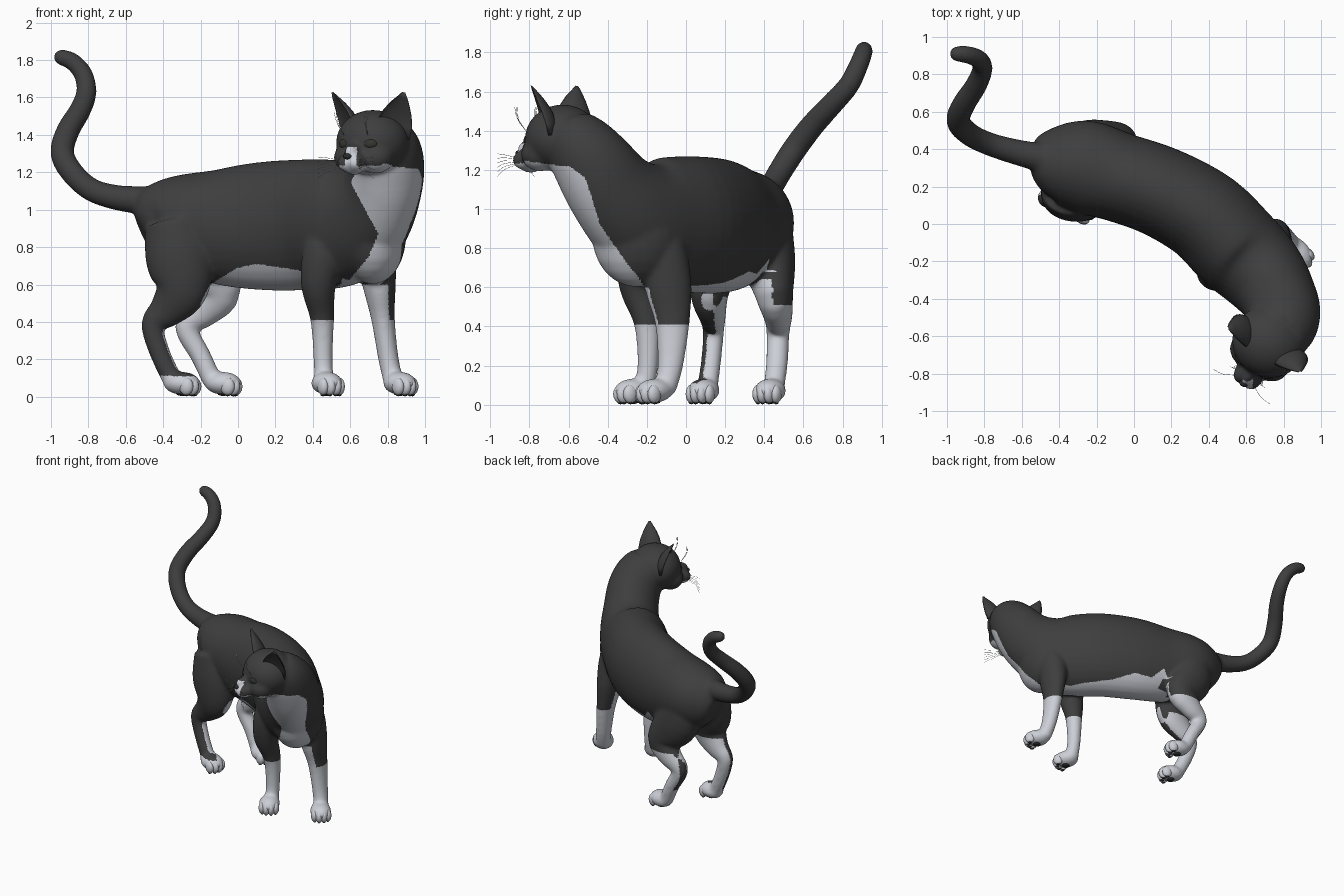
import bpy, bmesh, math
from mathutils import Vector, Matrix

if "Cube" in bpy.data.objects:
    bpy.data.objects.remove(bpy.data.objects["Cube"])

def material(name, rgb):
    m = bpy.data.materials.new(name)
    m.diffuse_color = (*rgb, 1)
    m.use_nodes = True
    m.node_tree.nodes["Principled BSDF"].inputs["Base Color"].default_value = m.diffuse_color
    return m

FUR = material("dark_fur", (0.048, 0.048, 0.048))
WHITE = material("white_fur", (0.60, 0.62, 0.67))
EYE = material("eye_dark", (0.035, 0.037, 0.03))
SKIN = material("nose_and_pads", (0.025, 0.025, 0.027))
X, Y, Z = Vector((1, 0, 0)), Vector((0, 1, 0)), Vector((0, 0, 1))
HEAD_ANGLE = math.atan2(0.52, -0.85)

def H(u, f, z):
    """Head coordinates: u sideways, f forward, z world height."""
    return Vector((0.70 - 0.52 * f + 0.85 * u, -0.665 - 0.85 * f - 0.52 * u, z))

def ellipsoid(bm, c, r, angle=0.0, seg=24):
    mat = Matrix.Translation(c) @ Matrix.Rotation(angle, 4, 'Z') @ Matrix.Diagonal((*r, 1))
    bmesh.ops.create_uvsphere(bm, u_segments=seg, v_segments=seg // 2, radius=1, matrix=mat)

def spline(st, sub):
    out = []
    for i in range(len(st) - 1):
        a, b, c, d = (st[max(0, min(len(st) - 1, i + k))] for k in (-1, 0, 1, 2))
        for s in range(sub):
            t = s / sub
            out.append([0.5 * (2 * q + (r - p) * t + (2 * p - 5 * q + 4 * r - w) * t * t
                        + (3 * q - p - 3 * r + w) * t ** 3) for p, q, r, w in zip(a, b, c, d)])
    return out + [list(st[-1])]

def tube(bm, stations, ref=Z, sides=24, sub=4):
    """Loft of ellipses; stations are x, y, z, half width, half height."""
    st = spline(stations, sub)
    rings = []
    for i, s in enumerate(st):
        t = (Vector(st[min(i + 1, len(st) - 1)][:3]) - Vector(st[max(i - 1, 0)][:3])).normalized()
        side = t.cross(ref).normalized()
        up = side.cross(t).normalized()
        ring = []
        for k in range(sides):
            a = 2 * math.pi * k / sides
            ring.append(bm.verts.new(Vector(s[:3]) + side * s[3] * math.cos(a) + up * s[4] * math.sin(a)))
        rings.append(ring)
    skin(bm, rings)

def skin(bm, rings):
    n = len(rings[0])
    for a, b in zip(rings, rings[1:]):
        for k in range(n):
            bm.faces.new((a[k], a[(k + 1) % n], b[(k + 1) % n], b[k]))
    bm.faces.new(rings[0][::-1])
    bm.faces.new(rings[-1])

def make(name, bm, *mats):
    bmesh.ops.recalc_face_normals(bm, faces=bm.faces)
    me = bpy.data.meshes.new(name)
    bm.to_mesh(me)
    bm.free()
    ob = bpy.data.objects.new(name, me)
    bpy.context.scene.collection.objects.link(ob)
    for m in mats:
        me.materials.append(m)
    for p in me.polygons:
        p.use_smooth = True
    return ob

# ---- body: torso, neck, head, legs and tail fused into one skin
bm = bmesh.new()
tube(bm, [(-.515, .29, .89, .06, .09), (-.49, .295, .90, .14, .16), (-.42, .31, .92, .205, .225),
          (-.27, .305, .93, .25, .265), (-.08, .25, .91, .24, .315), (.15, .17, .913, .243, .345),
          (.38, .04, .92, .25, .35), (.54, -.12, .925, .253, .342), (.64, -.215, .95, .242, .312),
          (.715, -.30, 1.01, .225, .27), (.77, -.385, 1.10, .205, .235), (.80, -.47, 1.22, .198, .21),
          (.79, -.55, 1.33, .185, .18), (.76, -.60, 1.40, .15, .14)], sides=32)
ellipsoid(bm, (.72, -.25, .86), (.18, .23, .26))                      # chest
ellipsoid(bm, H(0, -.04, 1.36), (.20, .19, .174), HEAD_ANGLE, 32)     # skull
ellipsoid(bm, H(0, .14, 1.31), (.04, .09, .05), HEAD_ANGLE)           # nose bridge
ellipsoid(bm, H(0, .15, 1.215), (.04, .06, .032), HEAD_ANGLE)         # chin
for s in (-1, 1):
    ellipsoid(bm, H(s * .07, .05, 1.28), (.105, .10, .088), HEAD_ANGLE)   # cheek
    ellipsoid(bm, H(s * .032, .17, 1.25), (.05, .068, .05), HEAD_ANGLE)   # muzzle
legs = [
    [(.48, -.22, .90, .10, .09), (.46, -.26, .78, .115, .10), (.43, -.25, .60, .095, .09),
     (.45, -.20, .42, .065, .067), (.455, -.195, .20, .052, .054), (.46, -.22, .07, .054, .054)],
    [(.71, -.13, .90, .10, .10), (.735, -.11, .78, .11, .115), (.755, -.09, .60, .09, .12),
     (.775, -.07, .42, .064, .09), (.805, -.08, .20, .055, .066), (.835, -.11, .07, .055, .057)],
    [(-.33, .19, .92, .17, .15), (-.31, .145, .74, .185, .135), (-.305, .12, .57, .145, .10),
     (-.385, .135, .46, .098, .07), (-.455, .14, .385, .064, .056), (-.42, .13, .24, .056, .052),
     (-.35, .11, .09, .054, .054)],
    [(-.26, .39, .92, .16, .15), (-.22, .425, .74, .18, .135), (-.11, .45, .57, .13, .10),
     (-.19, .47, .46, .095, .075), (-.275, .47, .37, .064, .06), (-.20, .465, .22, .055, .057),
     (-.14, .45, .09, .054, .054)]]
for leg in legs:
    tube(bm, leg, Y)
paws = {"front_left": (.475, -.27, .50, -.87), "front_right": (.865, -.16, .65, -.76),
        "hind_left": (-.30, .09, .93, -.37), "hind_right": (-.08, .43, .93, -.35)}
for px, py, dx, dy in paws.values():
    ellipsoid(bm, (px, py, .072), (.104, .08, .062), math.atan2(dy, dx))
tail = [(-.34, .33, 1.01, .11), (-.43, .345, 1.035, .092), (-.52, .36, 1.05, .077), (-.65, .39, 1.065, .068),
        (-.78, .43, 1.105, .063), (-.88, .48, 1.19, .063), (-.94, .55, 1.30, .065), (-.91, .64, 1.42, .063),
        (-.845, .74, 1.53, .059), (-.81, .83, 1.63, .055), (-.83, .88, 1.73, .051),
        (-.89, .905, 1.795, .048), (-.945, .91, 1.815, .044)]
tube(bm, [(*t, t[3]) for t in tail])
ellipsoid(bm, (-.945, .91, 1.815), (.043, .043, .043))
body = make("body", bm)
rem = body.modifiers.new("fuse", 'REMESH')
rem.mode = 'VOXEL'
rem.voxel_size = 0.009
smo = body.modifiers.new("soften", 'SMOOTH')
smo.factor = 0.5
smo.iterations = 32
bpy.context.view_layer.update()
fused = bpy.data.meshes.new_from_object(body.evaluated_get(bpy.context.evaluated_depsgraph_get()))
body.modifiers.clear()
body.data = fused

# ---- coat markings
def interp(table, t):
    for (a, va), (b, vb) in zip(table, table[1:]):
        if t <= b:
            return va + (vb - va) * max(0, (t - a) / (b - a))
    return table[-1][1]

BIB_Y = [(.55, -.19), (.64, -.235), (.72, -.30), (.92, -.44), (1.07, -.485), (1.16, -.515),
         (1.215, -.59), (1.235, -.74), (1.25, -.85)]
BIB_X = [(.57, .55), (.75, .70), (.87, .75), (1.0, .68), (1.15, .60), (1.25, .45)]
BELLY = [(-.2, .5), (-.15, .6), (0, .69), (.1, .71), (.3, .68), (.62, .62)]
BELLY_RIGHT = [(-.2, .5), (-.05, .63), (.05, .75), (.12, .67), (.25, .68), (.4, .62), (.62, .6)]

def is_white(p, n):
    x, y, z = p
    u = (x - .70) * .85 - (y + .665) * .52
    f = -(x - .70) * .52 - (y + .665) * .85
    if z > 1.15 and f > .1:                                   # muzzle and blaze
        return z < 1.235 or (f > .13 and z < 1.335 and -.012 < u < .055 - .35 * max(0, z - 1.26))
    if .5 < z < 1.25 and y < interp(BIB_Y, z) and x > interp(BIB_X, z):
        return True
    if x > .3 and z < .41:                                    # front stockings
        return True
    if math.hypot(x - .77, y + .08) < .14:
        return z < .6 and -.5 * n.x - .85 * n.y > .3
    if math.hypot(x - .43, y + .24) < .125:
        return False
    if y > .33 and z < .68 and x < .03:                       # right hind stocking
        if n.y < -.1:
            return z < .64
        return z < .51 and not (z > .2 and -.93 * n.x + .35 * n.y > .8)
    if x > -.2:
        return z < interp(BELLY_RIGHT if n.y > .2 else BELLY, x)
    if y < .27:                                               # left hind: white foot and inner side
        return z < .11 or (.8 * n.x + .6 * n.y > .25 and z < .36) or (n.y > .3 and z < .55)
    return z < .5

fused.materials.clear()
fused.materials.append(FUR)
fused.materials.append(WHITE)
for p in fused.polygons:
    p.use_smooth = True
    p.material_index = int(is_white(p.center, p.normal))

# ---- toes and pads
for name, (px, py, dx, dy) in paws.items():
    ang = math.atan2(dy, dx)
    toes, pads = bmesh.new(), bmesh.new()
    ellipsoid(pads, (px, py, .017), (.03, .034, .013), ang, 12)
    for k, lat in enumerate((-.05, -.018, .018, .05)):
        fwd = .064 if k in (1, 2) else .045
        cx, cy = px + dx * fwd - dy * lat, py + dy * fwd + dx * lat
        ellipsoid(toes, (cx, cy, .055), (.04, .027, .048), ang, 16)
        ellipsoid(pads, (cx, cy, .014), (.018, .013, .012), ang, 10)
    make(name + "_toes", toes, WHITE)
    make(name + "_pads", pads, SKIN)

# ---- ears (crescent section, opening forward and outward), eyes and whiskers
EA, EB = math.cos(.72), math.sin(.72)
for s, side in ((-1, "left"), (1, "right")):
    bm = bmesh.new()
    rings = []
    for u, f, z, w, t in ((.125, -.03, 1.40, .095, .06), (.145, -.025, 1.46, .093, .07),
                          (.165, -.018, 1.515, .078, .06), (.187, -.01, 1.565, .052, .042),
                          (.205, -.005, 1.60, .028, .024), (.216, 0, 1.628, .008, .008)):
        ring = []
        for k in range(24):
            a = 2 * math.pi * k / 24
            d = t * math.sin(a) * (-.35 if math.sin(a) > 0 else 1) + .015
            c = w * math.cos(a)
            ring.append(bm.verts.new(H(s * (u + c * EA + d * EB), f - c * EB + d * EA, z - .25 * c)))
        rings.append(ring)
    skin(bm, rings)
    make(side + "_ear", bm, FUR)

    bm = bmesh.new()
    ellipsoid(bm, H(s * .085, .122, 1.352), (.036, .016, .025), HEAD_ANGLE + s * .4)
    make(side + "_eye", bm, EYE)

    bm = bmesh.new()
    for k in range(6):
        z = 1.262 - .007 * k
        pts = [H(s * .05, .20, z), H(s * .12, .235, z + .015 - .008 * k), H(s * .18, .24, z + .02 - .016 * k)]
        tube(bm, [(*p, .001, .001) for p in pts], Z, 4, 3)
    for k in range(3):
        pts = [H(s * .075, .135, 1.40), H(s * (.08 + .006 * k), .175, 1.46), H(s * (.085 + .012 * k), .18, 1.52)]
        tube(bm, [(*p, .001, .001) for p in pts], X, 4, 3)
    make(side + "_whiskers", bm, WHITE)

# ---- nose
bm = bmesh.new()
ellipsoid(bm, H(0, .222, 1.285), (.024, .016, .016), HEAD_ANGLE, 16)
make("nose", bm, SKIN)
